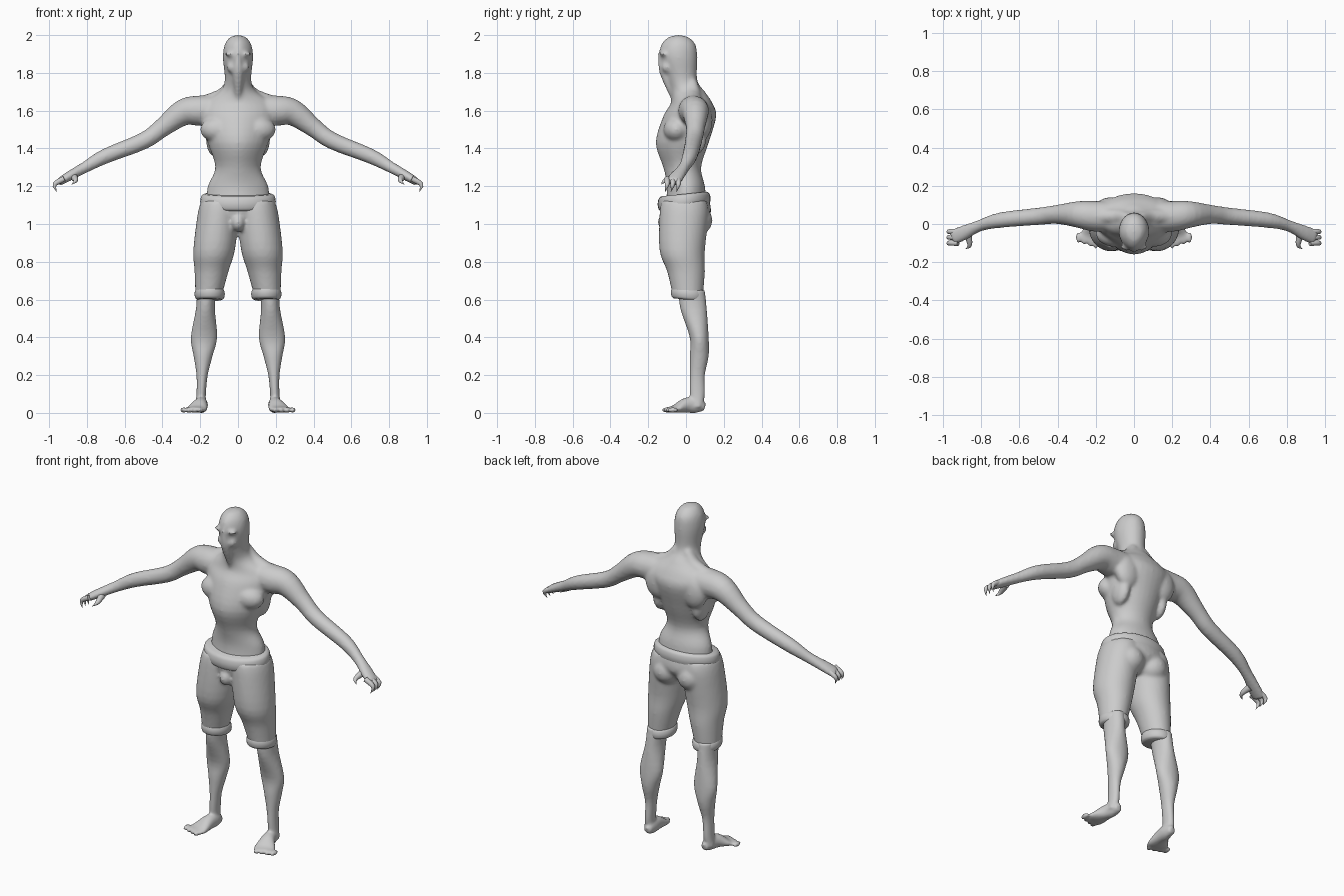
import bpy, bmesh, math
from mathutils import Vector, Matrix

default_cube = bpy.data.objects.get("Cube")
if default_cube:
    bpy.data.objects.remove(default_cube, do_unlink=True)

GREY = (0.6, 0.6, 0.6, 1)
clay = bpy.data.materials.new("clay grey")
clay.use_nodes = True
clay.diffuse_color = GREY
clay.node_tree.nodes["Principled BSDF"].inputs["Base Color"].default_value = GREY

BOTH, MIDDLE = (1, -1), (1,)
SIDEWAYS, BACK, UP = Vector((1, 0, 0)), Vector((0, 1, 0)), Vector((0, 0, 1))


def spline(rows, steps=4):
    """Interpolate the section rows smoothly."""
    rows = [Vector(row) for row in rows]
    smooth_rows = []
    for index in range(len(rows) - 1):
        start, end = rows[index], rows[index + 1]
        start_slope = (end - rows[max(index - 1, 0)]) / 2
        end_slope = (rows[min(index + 2, len(rows) - 1)] - start) / 2
        for step in range(steps):
            t = step / steps
            ease = t * t * (3 - 2 * t)
            smooth_rows.append(start.lerp(end, ease)
                               + start_slope * t * (1 - t) ** 2
                               - end_slope * t * t * (1 - t))
    return smooth_rows + [rows[-1]]


def skin(bm, rings):
    """Join neighbouring rings of points with quads and close both ends."""
    rings = [[bm.verts.new(point) for point in ring] for ring in rings]
    count = len(rings[0])
    for lower, upper in zip(rings, rings[1:]):
        for k in range(count):
            after = (k + 1) % count
            bm.faces.new((lower[k], lower[after], upper[after], upper[k]))
    bm.faces.new(rings[0])
    bm.faces.new(rings[-1])


def oval(centre, across, deep, width, depth, keel=0, segments=32):
    """An elliptical ring whose front can be narrowed towards a keel."""
    ring = []
    for k in range(segments):
        angle = math.tau * k / segments
        c, s = math.cos(angle), math.sin(angle)
        c *= 1 - keel * min(s, 0) ** 2
        ring.append(centre + across * c * max(width, .001) + deep * s * max(depth, .001))
    return ring


def mirrored(ring, side):
    return [Vector((point.x * side, point.y, point.z)) for point in ring]


def column(bm, rows, sides=MIDDLE, x=0, lean=0, keel=0, tilt=0):
    """Stack level ovals from rows of height, y, half width and half depth."""
    rings = []
    for z, y, width, depth in spline(rows):
        ring = oval(Vector((x + lean * z, y, z)), SIDEWAYS, BACK, width, depth, keel)
        for point in ring:
            point.z += tilt * point.y
        rings.append(ring)
    for side in sides:
        skin(bm, [mirrored(ring, side) for ring in rings])


def limb(bm, rows, ref=BACK):
    """Sweep ovals along a path of x, y, z, half thickness and optional depth."""
    rows = spline([row if len(row) > 4 else (*row, row[-1]) for row in rows])
    path = [Vector(row[:3]) for row in rows]
    rings = []
    for index, row in enumerate(rows):
        ahead = path[min(index + 1, len(path) - 1)]
        along = ahead - path[max(index - 1, 0)]
        across = along.cross(ref).normalized()
        deep = across.cross(along).normalized()
        rings.append(oval(path[index], across, deep, row[3], row[4]))
    for side in BOTH:
        skin(bm, [mirrored(ring, side) for ring in rings])


def blob(bm, centre, radii, sides=BOTH):
    """A rounded muscle mass."""
    for side in sides:
        spot = Matrix.Translation((centre[0] * side, centre[1], centre[2]))
        bmesh.ops.create_icosphere(bm, subdivisions=3, radius=1,
                                   matrix=spot @ Matrix.Diagonal((*radii, 1)))


def roll(bm, y, z, width, depth, height, **placing):
    """A rolled hem with a half-round bulging rim."""
    rows = []
    for step in range(-2, 3):
        angle = math.pi * step / 4
        inset = height * (1 - math.cos(angle)) / 2
        rows.append((z + height * math.sin(angle), y, width - inset, depth - inset))
    column(bm, rows, **placing)


def finish(bm, name, voxel=0):
    """Make the object; a voxel size fuses and softens its overlapping masses."""
    bmesh.ops.recalc_face_normals(bm, faces=bm.faces[:])
    mesh = bpy.data.meshes.new(name)
    bm.to_mesh(mesh)
    bm.free()
    mesh.materials.append(clay)
    mesh.shade_smooth()
    obj = bpy.data.objects.new(name, mesh)
    bpy.context.collection.objects.link(obj)
    if voxel:
        fuse = obj.modifiers.new("fuse", 'REMESH')
        fuse.mode = 'VOXEL'
        fuse.voxel_size = voxel
        fuse.use_smooth_shade = True
        soften = obj.modifiers.new("soften", 'SMOOTH')
        soften.iterations = 5
    else:
        mesh.set_sharp_from_angle(angle=math.radians(50))


# Torso, neck and head in one column
body = bmesh.new()
column(body, [(1.1, 0, .17, .11), (1.2, 0, .16, .1), (1.3, -.02, .12, .1),
              (1.43, -.02, .16, .14), (1.57, .02, .2, .14), (1.64, .03, .19, .11),
              (1.7, .01, .1, .09), (1.76, -.02, .07, .08), (1.88, -.04, .08, .1),
              (1.95, -.04, .07, .09), (1.99, -.04, .04, .05), (2, -.04, 0, 0)], keel=.2)
# Pointed face wedge, brows and cheeks
column(body, [(1.9, -.12, .01, .03), (1.8, -.11, .03, .03), (1.66, -.07, .01, .01)])
blob(body, (.04, -.12, 1.9), (.03, .02, .01))
blob(body, (.03, -.1, 1.83), (.03, .03, .03))
# Arms from the shoulder to the flat palm
limb(body, [(.06, .04, 1.6, .08), (.2, .04, 1.6, .08), (.29, .05, 1.59, .07),
            (.4, .05, 1.51, .05), (.5, .04, 1.44, .045), (.7, .02, 1.36, .04),
            (.81, -.01, 1.3, .03), (.9, -.05, 1.25, .025, .04), (.95, -.07, 1.22, .02, .04)])
# Chest plates, shoulder blades, flanks and neck muscles
blob(body, (.1, -.05, 1.5), (.1, .07, .07))
blob(body, (.12, .09, 1.55), (.08, .05, .1))
blob(body, (.13, .04, 1.46), (.04, .07, .1))
limb(body, [(.03, .03, 1.75, .03), (.08, .04, 1.68, .04), (.18, .04, 1.64, .04)])
finish(body, "upper_body", voxel=.01)

# Hooked fingers and thumbs
claws = bmesh.new()
for finger in range(3):
    y = -.04 - .03 * finger
    limb(claws, [(.92, y, 1.24, .015), (.97, y, 1.21, .012), (.96, y - .01, 1.17, 0)])
limb(claws, [(.87, -.05, 1.25, .02), (.86, -.11, 1.23, .012), (.88, -.13, 1.21, 0)], UP)
finish(claws, "fingers")

# Knee-length trousers with seat and front bulge
trousers = bmesh.new()
column(trousers, [(1.14, -.01, .18, .13), (1.05, 0, .19, .13), (.97, -.01, .07, .07)])
column(trousers, [(.62, .01, .07, .08), (.75, 0, .09, .1), (.86, -.02, .11, .12),
                  (1.05, -.01, .11, .13), (1.12, -.01, .1, .12)], BOTH, x=.23, lean=-.12)
blob(trousers, (.08, .06, 1.02), (.08, .08, .08))
blob(trousers, (0, -.1, 1.01), (.04, .05, .05), MIDDLE)
finish(trousers, "trousers", voxel=.01)

# Rolled waistband and leg cuffs
waistband = bmesh.new()
roll(waistband, -.01, 1.12, .2, .14, .04, tilt=.1)
finish(waistband, "waistband")
cuffs = bmesh.new()
roll(cuffs, .01, .63, .08, .09, .03, sides=BOTH, x=.15, tilt=-.1)
finish(cuffs, "trouser_cuffs")

# Calves, turned-out feet and toes
legs = bmesh.new()
column(legs, [(.03, .06, .03, .03), (.1, .06, .025, .04), (.2, .06, .03, .04),
              (.3, .07, .05, .05), (.4, .07, .07, .05), (.55, .04, .05, .07),
              (.65, .03, .05, .07)], BOTH, x=.2, lean=-.05)
limb(legs, [(.19, .1, .03, .02), (.19, .06, .04, .03, .04), (.2, 0, .04, .04),
            (.22, -.06, .02, .06, .02), (.24, -.1, .02, .05, .01)], UP)
for toe in range(4):
    blob(legs, (.2 + .03 * toe, -.1 + .01 * toe, .015), (.015, .03, .015))
finish(legs, "lower_legs", voxel=.008)
